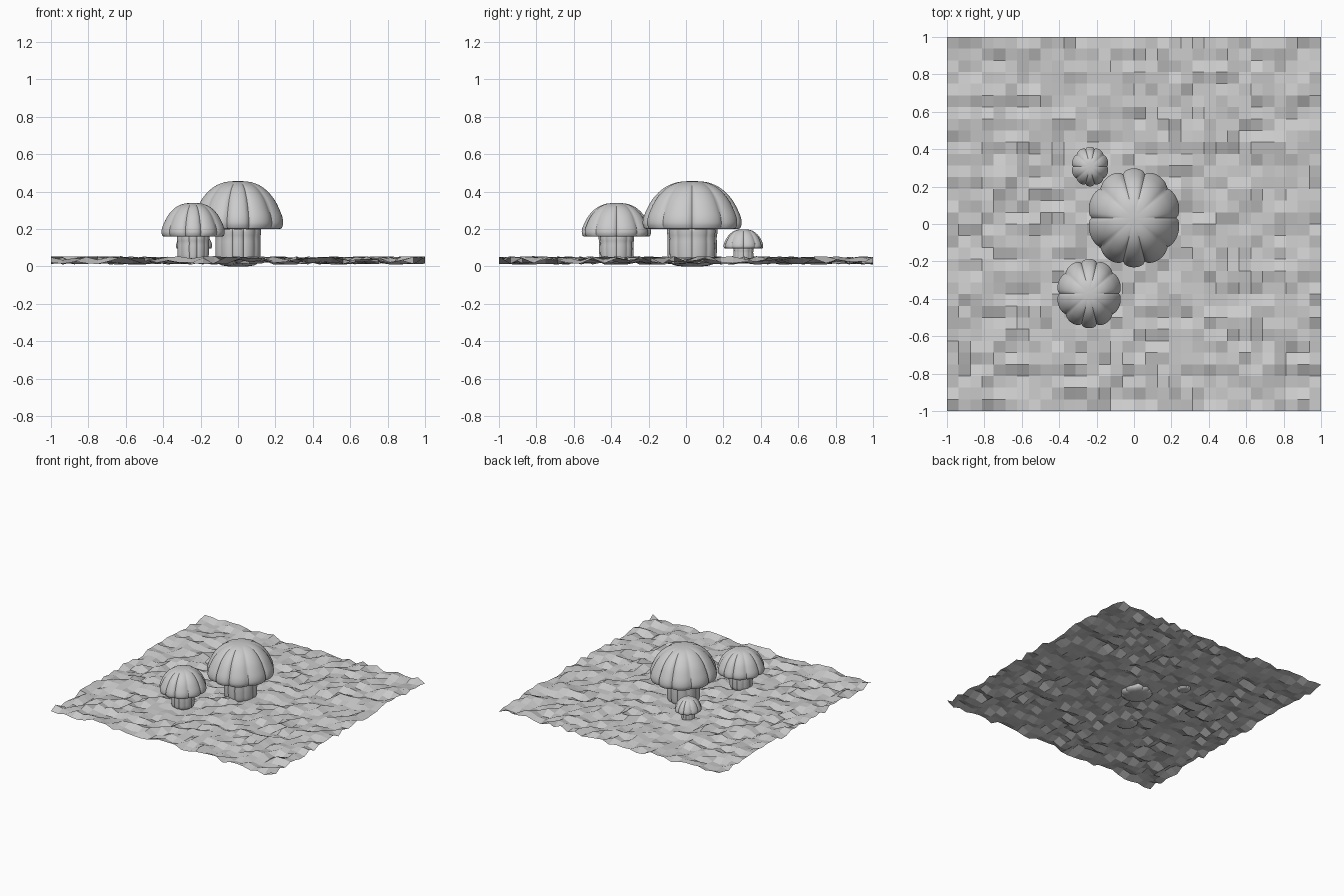
import bpy, bmesh, math, random

if "Cube" in bpy.data.objects:
    bpy.data.objects.remove(bpy.data.objects["Cube"])

random.seed(4)
SEAMS = [0, 40, 75, 105, 140, 180, 220, 255, 285, 320, 360]  # lobe borders, degrees
SEG = 120


def lobe(deg):
    """1 in the middle of a lobe, 0 on a seam."""
    for a, b in zip(SEAMS, SEAMS[1:]):
        if a <= deg <= b:
            return math.sin(math.pi * (deg - a) / (b - a)) ** 0.5 if a < deg < b else 0.0


def smooth_profile(pts, steps=4):
    """Catmull-Rom subdivision of a (radius, z) profile."""
    out = []
    p = [pts[0]] + pts + [pts[-1]]
    for i in range(1, len(p) - 2):
        for k in range(steps):
            t = k / steps
            out.append(tuple(0.5 * (2 * b + (c - a) * t + (2 * a - 5 * b + 4 * c - d) * t * t
                                    + (3 * b - a - 3 * c + d) * t ** 3)
                             for a, b, c, d in zip(p[i - 1], p[i], p[i + 1], p[i + 2])))
    return out + [pts[-1]]


def lobed_lathe(name, profile, depth, loc, scale):
    """Spin a profile round z, pinching it in along the seams."""
    bm = bmesh.new()
    rings = []
    for r, z in smooth_profile(profile):
        if r < 1e-4:
            rings.append([bm.verts.new((0, 0, z))])
            continue
        ring = []
        for i in range(SEG):
            deg = 360 * i / SEG
            q = r * (1 - depth * (1 - lobe(deg)))
            a = math.radians(deg)
            ring.append(bm.verts.new((q * math.cos(a) * 0.94, q * math.sin(a), z)))
        rings.append(ring)
    for a, b in zip(rings, rings[1:]):
        for i in range(SEG):
            j = (i + 1) % SEG
            if len(a) == 1:
                bm.faces.new((a[0], b[i], b[j]))
            elif len(b) == 1:
                bm.faces.new((a[i], b[0], a[j]))
            else:
                bm.faces.new((a[i], b[i], b[j], a[j]))
    bmesh.ops.recalc_face_normals(bm, faces=bm.faces)
    me = bpy.data.meshes.new(name)
    bm.to_mesh(me)
    bm.free()
    ob = bpy.data.objects.new(name, me)
    bpy.context.collection.objects.link(ob)
    ob.location, ob.scale = loc, (scale,) * 3
    bpy.context.view_layer.objects.active = ob
    ob.select_set(True)
    bpy.ops.object.shade_smooth_by_angle(angle=math.radians(35))
    ob.select_set(False)


CAP = [(0, 0.457), (0.08, 0.45), (0.15, 0.42), (0.21, 0.362), (0.25, 0.29),
       (0.264, 0.245), (0.261, 0.215), (0.24, 0.2), (0.13, 0.2), (0, 0.2)]
STEM = [(0, 0.215), (0.125, 0.21), (0.131, 0.15), (0.132, 0.09),
        (0.127, 0.035), (0.105, 0.01), (0.06, 0.001), (0, 0)]

# mushrooms: size name, base position, scale
for size, loc, s in (("large", (0, 0.033, 0), 1.0),
                     ("medium", (-0.24, -0.372, 0.02), 0.7),
                     ("small", (-0.235, 0.307, 0.016), 0.4)):
    lobed_lathe(size + "_mushroom_stem", STEM, 0.08, loc, s)
    lobed_lathe(size + "_mushroom_cap", CAP, 0.09, loc, s)

# rough flat-shaded ground sheet
bm = bmesh.new()
bmesh.ops.create_grid(bm, x_segments=32, y_segments=32, size=1)
for v in bm.verts:
    v.co.z = random.uniform(0.01, 0.055)
me = bpy.data.meshes.new("rough_ground")
bm.to_mesh(me)
bm.free()
bpy.context.collection.objects.link(bpy.data.objects.new("rough_ground", me))
